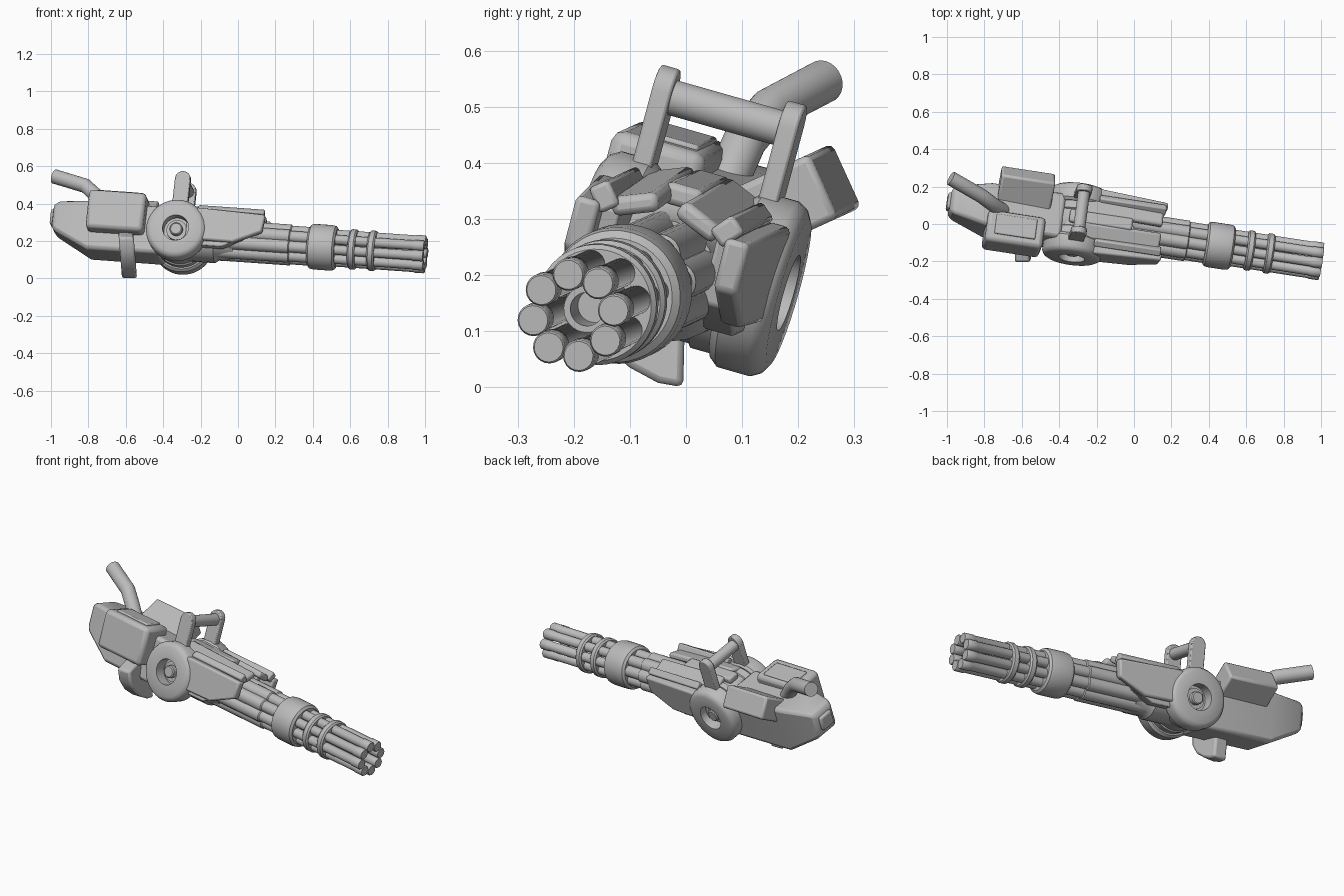
import bpy, bmesh, math
from mathutils import Vector, Matrix

if "Cube" in bpy.data.objects:
    bpy.data.objects.remove(bpy.data.objects["Cube"])

metal = bpy.data.materials.new("grey metal")
metal.use_nodes = True
GREY = (0.5, 0.5, 0.5, 1)
metal.diffuse_color = GREY
metal.node_tree.nodes["Principled BSDF"].inputs["Base Color"].default_value = GREY

# Tilted frame: local x runs along the barrels, y sideways, z up
axis = Vector((1, -0.153, -0.07)).normalized()
side = Vector((0, 0.966, -0.26))
side = (side - axis * side.dot(axis)).normalized()
up = axis.cross(side)
FRAME = Matrix((axis, side, up)).transposed().to_4x4()
FRAME.translation = (-0.31, 0, 0.22)
WORLD = Matrix.Identity(4)


def finish(name, bm, matrix=FRAME, bevel=0.0):
    bmesh.ops.recalc_face_normals(bm, faces=bm.faces)
    mesh = bpy.data.meshes.new(name)
    bm.to_mesh(mesh)
    bm.free()
    mesh.materials.append(metal)
    ob = bpy.data.objects.new(name, mesh)
    bpy.context.collection.objects.link(ob)
    ob.matrix_world = matrix
    if bevel:
        mod = ob.modifiers.new("bevel", "BEVEL")
        mod.width, mod.segments = bevel, 2
    bpy.ops.object.select_all(action="DESELECT")
    ob.select_set(True)
    bpy.context.view_layer.objects.active = ob
    bpy.ops.object.shade_smooth_by_angle(angle=math.radians(35))
    return ob


def skin(bm, rings, closed=False):
    """Join equal rings of points into a tube, capped unless closed."""
    loops = [[bm.verts.new(p) for p in ring] for ring in rings]
    pairs = list(zip(loops, loops[1:])) + ([(loops[-1], loops[0])] if closed else [])
    for a, b in pairs:
        for i in range(len(a)):
            j = (i + 1) % len(a)
            bm.faces.new((a[i], a[j], b[j], b[i]))
    if not closed:
        bm.faces.new(loops[0])
        bm.faces.new(loops[-1])


def lathe(name, profile, y=0, z=0, sideways=False, closed=False, seg=32):
    """Turn (position, radius) pairs about the long axis, or the side axis."""
    rings = []
    for t, r in profile:
        ring = []
        for i in range(seg):
            a = math.tau * i / seg
            c, s = r * math.cos(a), r * math.sin(a)
            ring.append((y + c, t, z + s) if sideways else (t, y + c, z + s))
        rings.append(ring)
    bm = bmesh.new()
    skin(bm, rings, closed)
    return finish(name, bm)


def box(name, centre, size, roll=0, bevel=0.012, pitch=0):
    bm = bmesh.new()
    bmesh.ops.create_cube(bm, size=1)
    bmesh.ops.scale(bm, vec=size, verts=bm.verts)
    turn = Matrix.Rotation(math.radians(roll), 4, "X") @ Matrix.Rotation(math.radians(pitch), 4, "Y")
    return finish(name, bm, FRAME @ Matrix.Translation(centre) @ turn, bevel)


def prism(name, outline, place, offset, matrix=FRAME, bevel=0.01):
    """Extrude a flat outline; place maps (a, b, depth) to a point."""
    bm = bmesh.new()
    skin(bm, [[place(a, b, d) for a, b in outline] for d in offset])
    return finish(name, bm, matrix, bevel)


# Barrel cluster
for i in range(8):
    a = math.tau * (i + 0.5) / 8
    lathe(f"barrel_{i + 1}", [(0.08, 0.037), (0.6, 0.037), (0.605, 0.031), (0.78, 0.031),
                              (0.785, 0.026), (1.27, 0.026), (1.275, 0.029), (1.325, 0.029),
                              (1.33, 0.026)],
          0.073 * math.cos(a), 0.073 * math.sin(a), seg=20)
lathe("centre_shaft", [(0.1, 0.042), (1.17, 0.042), (1.17, 0.03), (1.08, 0.03)])
lathe("barrel_sleeve", [(0.70, 0.105), (0.71, 0.118), (0.73, 0.122), (0.82, 0.122),
                        (0.84, 0.118), (0.85, 0.105)], seg=40)
for n, u in enumerate((0.94, 1.045)):
    lathe(f"barrel_clamp_{n + 1}", [(u - 0.02, 0.06), (u - 0.02, 0.1), (u - 0.012, 0.108),
                                    (u + 0.012, 0.108), (u + 0.02, 0.1), (u + 0.02, 0.06)],
          closed=True, seg=40)

# Central drum and receiver
lathe("drum", [(-0.13, 0.142), (-0.05, 0.142), (-0.045, 0.135), (0.045, 0.135),
               (0.05, 0.142), (0.13, 0.142)], sideways=True, seg=40)
lathe("receiver_core", [(-0.15, 0.125), (0.2, 0.125), (0.22, 0.11), (0.3, 0.1)], seg=24)

# Parts that repeat on both sides
for s, label in ((1, "left"), (-1, "right")):
    lathe(f"{label}_wheel", [(s * v, r) for v, r in (
        (0.09, 0.07), (0.09, 0.15), (0.105, 0.162), (0.165, 0.162), (0.182, 0.152),
        (0.192, 0.135), (0.192, 0.07))], sideways=True, closed=True, seg=40)
    lathe(f"{label}_hub", [(s * 0.1, 0.055), (s * 0.145, 0.055), (s * 0.145, 0.034),
                           (s * 0.17, 0.034), (s * 0.175, 0.028)], sideways=True, seg=24)
    # Handle post with a rounded top
    arch = [(0.042 * math.cos(math.pi * i / 8), 0.29 + 0.042 * math.sin(math.pi * i / 8))
            for i in range(9)]
    prism(f"{label}_handle_post", [(0.042, 0.1)] + arch + [(-0.042, 0.1)],
          lambda a, b, d: (a, d, b), (s * 0.1, s * 0.136), bevel=0.005)
    # Tapered shield beside the barrels
    prism(f"{label}_shield", [(0.1, -0.05), (0.31, -0.05), (0.46, 0.02), (0.47, 0.115), (0.1, 0.125)],
          lambda a, b, d: (a, d + s * (0.1 - a) * 0.05, b), (s * 0.135, s * 0.18))
    prism(f"{label}_inner_panel", [(0.05, -0.075), (0.25, -0.075), (0.36, -0.02), (0.38, 0.1), (0.05, 0.1)],
          lambda a, b, d: (a, d, b), (s * 0.09, s * 0.15), bevel=0.006)
    box(f"{label}_top_plate", (0.22, s * 0.062, 0.133), (0.46, 0.085, 0.035), roll=-s * 22, pitch=2)
    box(f"{label}_upper_rail", (0.28, s * 0.115, 0.125), (0.36, 0.04, 0.05), roll=-s * 40, bevel=0.008)

lathe("handle_bar", [(-0.12, 0.032), (0.12, 0.032)], z=0.28, sideways=True, seg=24)
box("top_ridge", (0.12, 0, 0.145), (0.34, 0.07, 0.04))

# Rear housing, narrowing to the tail
bm = bmesh.new()
skin(bm, [[(u, -h, lo), (u, h, lo), (u, h, hi), (u, -h, hi)] for u, lo, hi, h in (
    (-0.69, -0.01, 0.115, 0.065), (-0.66, -0.035, 0.135, 0.08),
    (-0.48, -0.13, 0.14, 0.12), (-0.08, -0.13, 0.13, 0.125))])
finish("rear_housing", bm, bevel=0.018)
box("tail_cap", (-0.69, 0, 0.055), (0.03, 0.09, 0.085))

# Side boxes
box("right_box", (-0.33, -0.125, 0.07), (0.31, 0.175, 0.215), bevel=0.022)
box("right_box_lid", (-0.33, -0.115, 0.178), (0.22, 0.11, 0.016), bevel=0.006)
box("left_box", (-0.30, 0.105, 0.12), (0.29, 0.2, 0.125), roll=40, bevel=0.012)

# Bent pipe
path = [Vector(p) for p in ((-0.70, 0.07, 0.36), (-0.755, 0.105, 0.44),
                            (-0.815, 0.15, 0.495), (-0.98, 0.245, 0.545))]
rings = []
for i, p in enumerate(path):
    d = (path[min(i + 1, 3)] - path[max(i - 1, 0)]).normalized()
    e = d.cross(Vector((0, 0, 1))).normalized()
    f = d.cross(e)
    rings.append([p + 0.039 * (e * math.cos(math.tau * k / 24) + f * math.sin(math.tau * k / 24))
                  for k in range(24)])
bm = bmesh.new()
skin(bm, rings)
finish("bent_pipe", bm, WORLD)

# Rounded grip fin under the housing
prism("grip_fin", [(-0.005, 0), (-0.05, 0.008), (-0.1, 0.035), (-0.16, 0.085), (-0.2, 0.15),
                   (-0.205, 0.22), (-0.1, 0.25), (0.0, 0.2)],
      lambda a, b, d: (d - 0.08 * b, a, b), (-0.62, -0.54), WORLD, 0.012)
